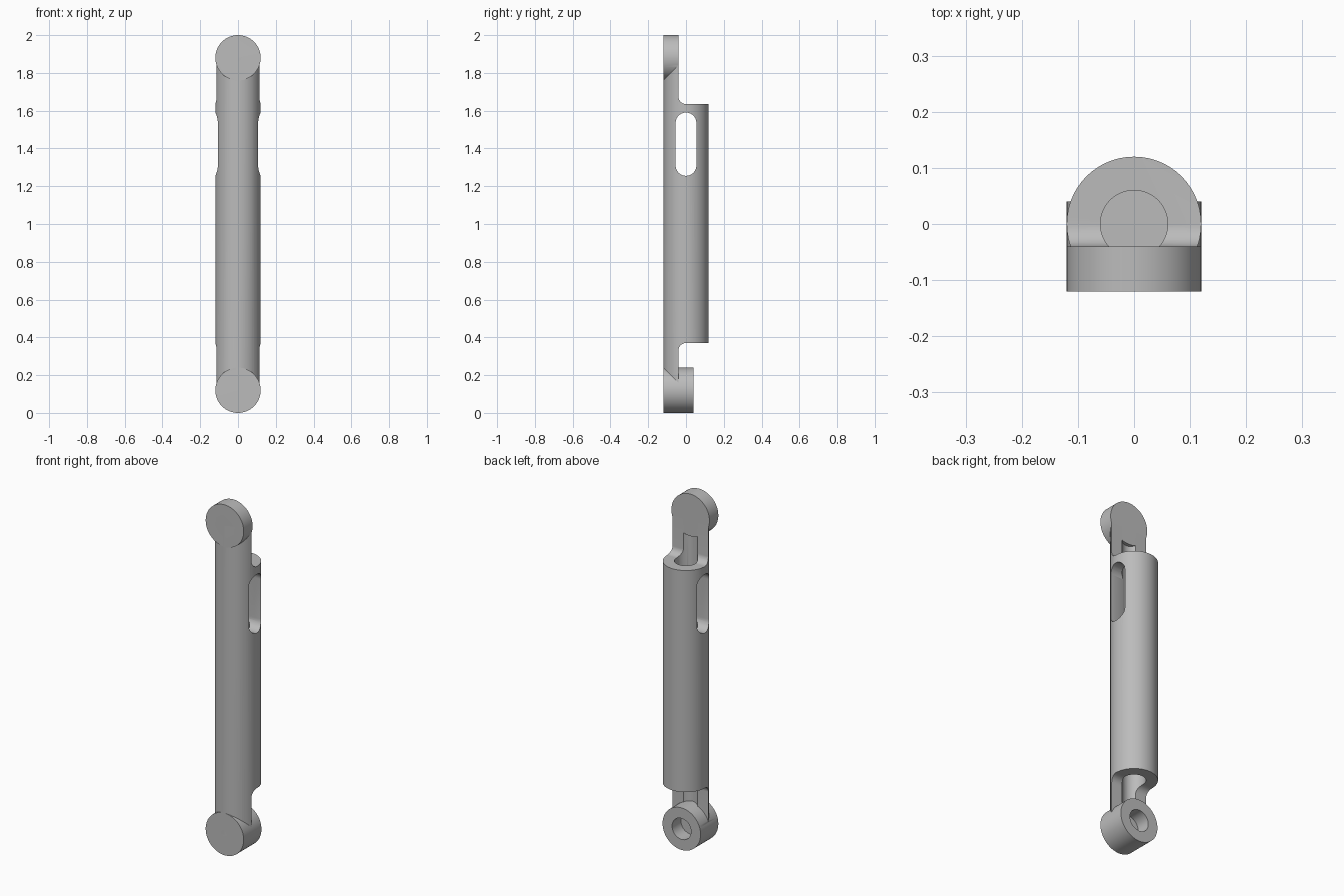
import bpy, bmesh, math
from mathutils import Matrix, Vector

default = bpy.data.objects.get("Cube")
if default:
    bpy.data.objects.remove(default, do_unlink=True)

grey = bpy.data.materials.new("plain grey")
grey.use_nodes = True
colour = (0.5, 0.5, 0.5, 1)
grey.diffuse_color = colour
grey.node_tree.nodes["Principled BSDF"].inputs["Base Color"].default_value = colour

R, BORE = 0.12, 0.06          # outer and bore radii
FLAT = -0.04                  # back plane of the half-round arms
LOW, HIGH = 0.37, 1.635       # ends of the full round barrel
EYE_LOW, EYE_HIGH = 0.12, 1.88


def finish(name, bm):
    bmesh.ops.recalc_face_normals(bm, faces=bm.faces)
    mesh = bpy.data.meshes.new(name)
    bm.to_mesh(mesh)
    bm.free()
    mesh.materials.append(grey)
    ob = bpy.data.objects.new(name, mesh)
    bpy.context.collection.objects.link(ob)
    return ob


def cylinder(name, radius, start, end, segments=64):
    """Round bar between two points."""
    a, b = Vector(start), Vector(end)
    turn = (b - a).to_track_quat('Z', 'Y').to_matrix().to_4x4()
    bm = bmesh.new()
    bmesh.ops.create_cone(bm, cap_ends=True, segments=segments, radius1=radius,
                          radius2=radius, depth=(b - a).length,
                          matrix=Matrix.Translation((a + b) / 2) @ turn)
    return finish(name, bm)


def side_profile(name, points, half_width=0.3):
    """Extrude a (y, z) outline across x."""
    bm = bmesh.new()
    face = bm.faces.new([bm.verts.new((-half_width, y, z)) for y, z in points])
    new = bmesh.ops.extrude_face_region(bm, geom=[face])["geom"]
    verts = [v for v in new if isinstance(v, bmesh.types.BMVert)]
    bmesh.ops.translate(bm, verts=verts, vec=(2 * half_width, 0, 0))
    return finish(name, bm)


def arc(y, z, r, start, end, steps=12):
    angles = [math.radians(start + (end - start) * i / steps) for i in range(steps + 1)]
    return [(y + r * math.cos(a), z + r * math.sin(a)) for a in angles]


def combine(target, tool, operation):
    mod = target.modifiers.new(operation.lower(), 'BOOLEAN')
    mod.operation, mod.object, mod.solver = operation, tool, 'EXACT'
    bpy.context.view_layer.update()
    result = target.evaluated_get(bpy.context.evaluated_depsgraph_get())
    mesh = bpy.data.meshes.new_from_object(result)
    target.modifiers.clear()
    target.data = mesh
    bpy.data.objects.remove(tool, do_unlink=True)


# Round barrel, trimmed to half-round arms at both ends with filleted shoulders
body = cylinder("damper_cylinder", R, (0, 0, EYE_LOW), (0, 0, EYE_HIGH))
outline = [(-0.2, 0.1), (FLAT, 0.1)]
outline += arc(0, LOW + FLAT, -FLAT, 180, 90)
outline += [(0.2, LOW), (0.2, HIGH)]
outline += arc(0, HIGH - FLAT, -FLAT, 270, 180)
outline += [(FLAT, 1.9), (-0.2, 1.9)]
combine(body, side_profile("trim_profile", outline), 'INTERSECT')

# Blind bores from both ends, which also groove the arms
combine(body, cylinder("upper_bore", BORE, (0, 0, 1.2), (0, 0, 1.95)), 'DIFFERENCE')
combine(body, cylinder("lower_bore", BORE, (0, 0, 0.05), (0, 0, 0.8)), 'DIFFERENCE')

# Rounded slot through the sides
slot = arc(0, 1.535, 0.055, 0, 180, 20) + arc(0, 1.31, 0.055, 180, 360, 20)
combine(body, side_profile("side_slot", slot), 'DIFFERENCE')

# End eyes: thin solid disc above, thick one with a blind pin hole below
for name, z, back in (("upper_eye", EYE_HIGH, FLAT), ("lower_eye", EYE_LOW, -FLAT)):
    combine(body, cylinder(name, R, (0, -R, z), (0, back, z)), 'UNION')
combine(body, cylinder("pin_hole", BORE, (0, FLAT, EYE_LOW), (0, 0.1, EYE_LOW)), 'DIFFERENCE')

# Smooth shading with sharp edges kept
bpy.ops.object.select_all(action='DESELECT')
body.select_set(True)
bpy.context.view_layer.objects.active = body
bpy.ops.object.shade_smooth_by_angle(angle=math.radians(30))
